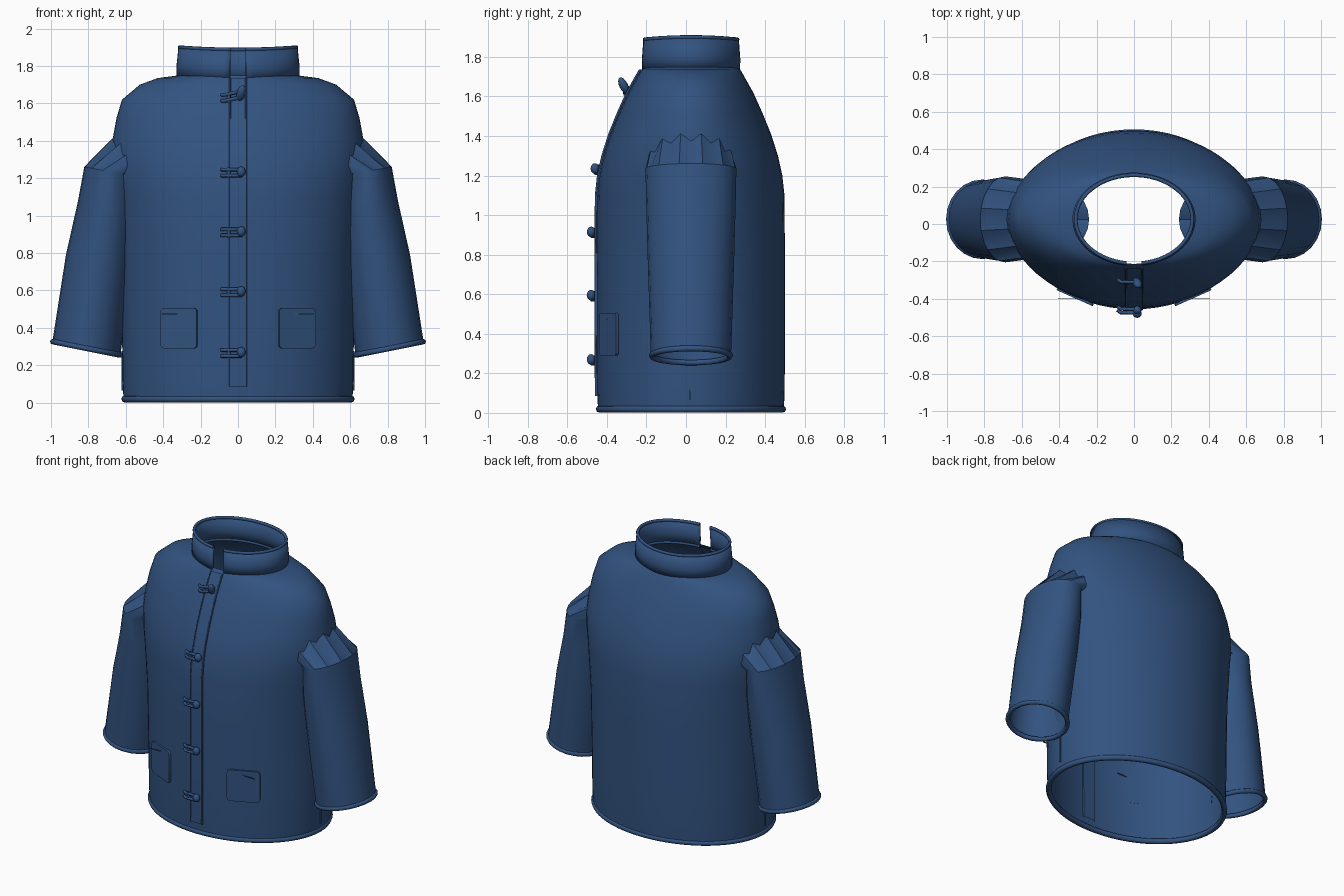
import bpy, bmesh, math
from mathutils import Vector

if "Cube" in bpy.data.objects:
    bpy.data.objects.remove(bpy.data.objects["Cube"])

CY = 0.025                       # depth of the jacket's vertical axis
navy = bpy.data.materials.new("navy_cloth")
navy.diffuse_color = (0.032, 0.086, 0.215, 1)
navy.use_nodes = True
navy.node_tree.nodes["Principled BSDF"].inputs["Base Color"].default_value = navy.diffuse_color

# Body stations: height, half width, half depth
BODY = [(0.015, .612, .47), (.12, .617, .474), (.4, .62, .475), (.8, .63, .475),
        (1.1, .655, .473), (1.2, .67, .462), (1.3, .68, .44), (1.41, .67, .405),
        (1.52, .65, .36), (1.62, .62, .315), (1.70, .525, .27), (1.735, .43, .25),
        (1.75, .315, .238)]


def finish(name, bm, angle=40):
    bmesh.ops.recalc_face_normals(bm, faces=bm.faces)
    me = bpy.data.meshes.new(name)
    bm.to_mesh(me)
    bm.free()
    ob = bpy.data.objects.new(name, me)
    bpy.context.collection.objects.link(ob)
    me.materials.append(navy)
    bpy.ops.object.select_all(action='DESELECT')
    ob.select_set(True)
    bpy.context.view_layer.objects.active = ob
    bpy.ops.object.shade_smooth_by_angle(angle=math.radians(angle))
    return ob


def loft(name, rings, closed=True, angle=40):
    """Skin a list of point rings with quads."""
    bm = bmesh.new()
    rows = [[bm.verts.new(p) for p in r] for r in rings]
    n = len(rows[0])
    for a, b in zip(rows, rows[1:]):
        for i in range(n if closed else n - 1):
            j = (i + 1) % n
            bm.faces.new((a[i], a[j], b[j], b[i]))
    return finish(name, bm, angle)


def ellipse(c, u, v, n, start=0.0, sweep=2 * math.pi, closed=True):
    c, u, v = Vector(c), Vector(u), Vector(v)
    d = n if closed else n - 1
    return [c + u * math.cos(start + sweep * i / d) + v * math.sin(start + sweep * i / d)
            for i in range(n)]


def piping(name, pts, r, cyclic=True):
    """Round cord along a path."""
    cu = bpy.data.curves.new(name, 'CURVE')
    cu.dimensions = '3D'
    cu.bevel_depth, cu.bevel_resolution, cu.use_fill_caps = r, 2, True
    sp = cu.splines.new('POLY')
    sp.points.add(len(pts) - 1)
    for p, q in zip(sp.points, pts):
        p.co = (*q, 1)
    sp.use_cyclic_u = cyclic
    cu.materials.append(navy)
    ob = bpy.data.objects.new(name, cu)
    bpy.context.collection.objects.link(ob)
    return ob


def box(name, loc, size, rot=0, bevel=0):
    bm = bmesh.new()
    bmesh.ops.create_cube(bm, size=1)
    bmesh.ops.scale(bm, vec=size, verts=bm.verts)
    if bevel:                    # round the corners seen from the front
        es = [e for e in bm.edges if abs((e.verts[0].co - e.verts[1].co).y) > 1e-5]
        bmesh.ops.bevel(bm, geom=es, offset=bevel, segments=3, affect='EDGES', profile=.5)
    ob = finish(name, bm, 30)
    ob.location, ob.rotation_euler.z = loc, rot
    return ob


def front_y(z):
    """Depth of the body's front centre line at height z."""
    for (z0, _, d0), (z1, _, d1) in zip(BODY, BODY[1:]):
        if z <= z1:
            return CY - (d0 + (d1 - d0) * (z - z0) / (z1 - z0))
    return CY - BODY[-1][2]


# Body and bottom hem
loft("body", [ellipse((0, CY, z), (a, 0, 0), (0, b, 0), 64) for z, a, b in BODY], angle=60)
piping("hem", ellipse((0, CY, .019), (.606, 0, 0), (0, .463, 0), 64), .018)

# Stand-up collar, open at the front
GAP = .13
start, sweep = -math.pi / 2 + GAP, 2 * math.pi - 2 * GAP


def collar_ring(z, a, b):
    pts = ellipse((0, CY, z), (a, 0, 0), (0, b, 0), 56, start, sweep, False)
    for p in pts:                # collar dips a little toward front and back
        p.z -= .012 * (1 - (p.x / a) ** 2)
    return pts


collar = loft("collar", [collar_ring(1.742, .322, .242), collar_ring(1.80, .322, .243),
                         collar_ring(1.897, .312, .236)], closed=False)
sol = collar.modifiers.new("thickness", 'SOLIDIFY')
sol.thickness, sol.offset = .014, 0
piping("collar_rim", collar_ring(1.9, .312, .236), .010, False)
piping("collar_seam", collar_ring(1.745, .318, .24), .010, False)

# Front placket following the body's profile, with piped edges
zs = [.085, .4, .8, 1.1, 1.2, 1.3, 1.41, 1.52, 1.62, 1.70, 1.735]
rows = []
for z in zs:
    w, y = .045, front_y(z)
    rows.append([(-w, y + .012, z), (-w, y - .01, z), (w, y - .01, z), (w, y + .012, z)])
loft("placket", rows, closed=True, angle=30)
for s in (-1, 1):
    piping("placket_edge", [(s * .043, front_y(z) - .008, z) for z in zs], .005, False)

# Toggle fasteners: two cords and a knob
for z in (.265, .59, .91, 1.23, 1.65):
    top = z > 1.5
    tilt, y = (.02, front_y(z) - .03) if top else (0, front_y(z) - .018)
    for dz in (-.016, .016):
        piping("toggle_cord", [(-.09, y + .008, z + dz - tilt), (-.07, y - .006, z + dz - tilt),
                               (.02, y - .008, z + dz)], .0095, False)
    piping("toggle_loop", [(-.05, y - .004, z - .026 - tilt), (-.05, y - .004, z + .026 - tilt)],
           .010, False)
    bm = bmesh.new()
    bmesh.ops.create_uvsphere(bm, u_segments=14, v_segments=8, radius=1)
    bmesh.ops.scale(bm, vec=(.024, .022, .046 if top else .027), verts=bm.verts)
    knob = finish("toggle_knob", bm, 80)
    knob.location = (.017, y - .012, z + .005)
    if top:
        knob.rotation_euler = (.45, .25, 0)

N = 24
for s in (-1, 1):
    # Sleeve: tapered tube whose folded top tucks into the body
    def ring(c, u, ry):
        return ellipse((s * c[0], CY, c[1]), (s * u[0], 0, u[1]), (0, ry, 0), N)
    head = ring((.46, 1.335), (.22, .05), .20)
    for i, p in enumerate(head):
        p.z += .028 if i % 2 else -.012
    loft("sleeve", [ring((.81, .292), (.182, .036), .203),
                    ring((.745, .76), (.175, .03), .218),
                    ring((.70, 1.05), (.155, .03), .226),
                    ring((.688, 1.235), (.134, .026), .23), head], angle=35)
    piping("cuff", ring((.81, .29), (.18, .036), .198), .015)
    # Side vent seam
    box("side_vent", (s * .62, CY - .005, .17), (.008, .006, .21))
    # Patch pocket and its opening
    box("pocket", (s * .315, -.390, .398), (.212, .014, .215), s * math.radians(24), .02)
    box("pocket_opening", (s * .305, -.40, .475), (.205, .004, .006))
